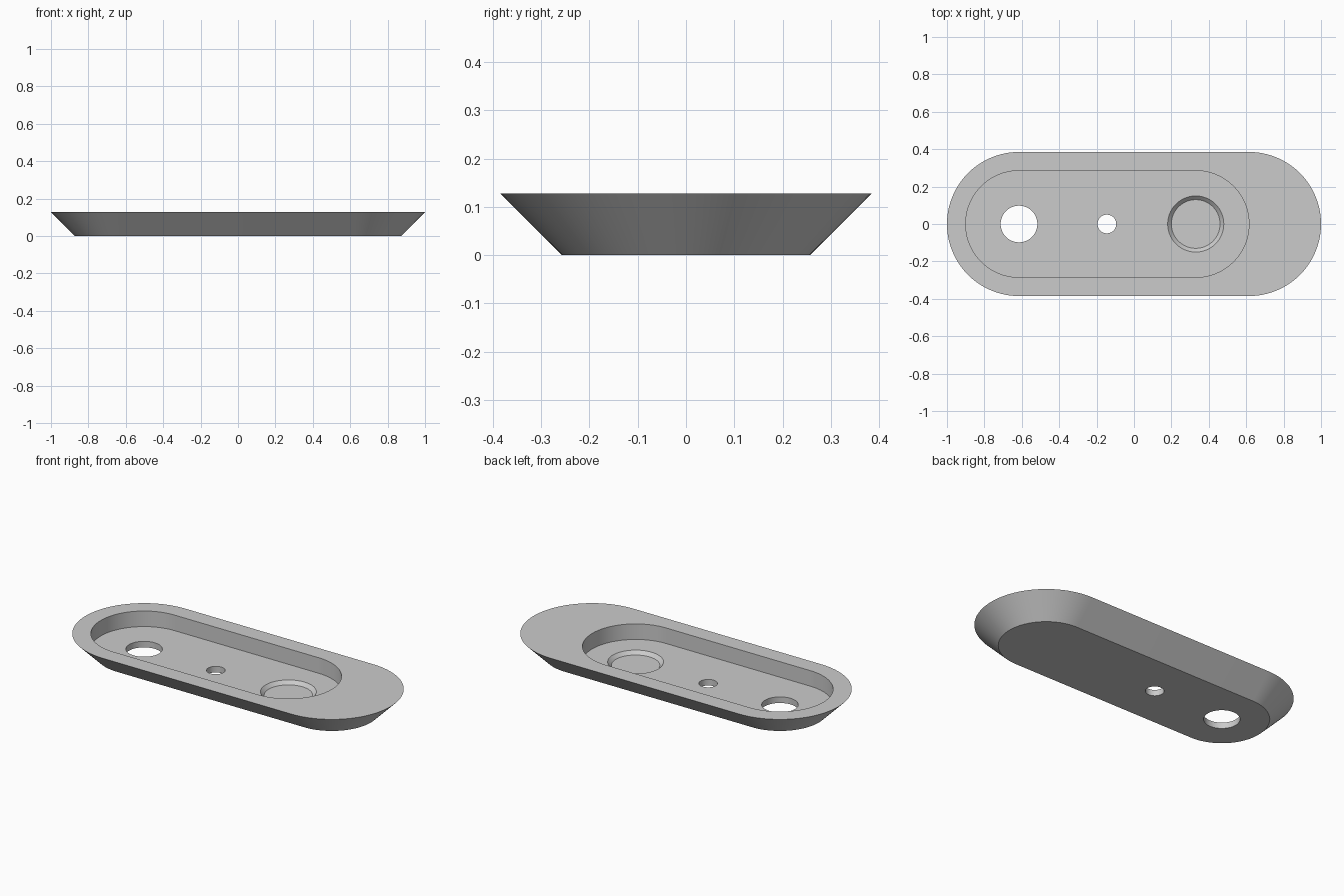
import bpy, bmesh
from math import cos, sin, pi, radians

cube = bpy.data.objects.get("Cube")
if cube:
    bpy.data.objects.remove(cube)

HEIGHT, FLOOR, POCKET = 0.128, 0.036, 0.016
SEGMENTS = 48  # per half circle

grey = bpy.data.materials.new("light grey")
grey.use_nodes = True
colour = (0.6, 0.6, 0.6, 1)
grey.diffuse_color = colour
grey.node_tree.nodes["Principled BSDF"].inputs["Base Color"].default_value = colour


def outline(x0, x1, r):
    """Stadium outline between two end centres; a circle when they coincide."""
    pts = []
    for cx, start in ((x1, -pi / 2), (x0, pi / 2)):
        for i in range(SEGMENTS + (x0 != x1)):
            a = start + pi * i / SEGMENTS
            pts.append((cx + r * cos(a), r * sin(a)))
    return pts


def solid(name, x0, x1, r_low, r_high, z_low, z_high):
    """Closed solid lofted between two outlines."""
    bm = bmesh.new()
    low, high = [[bm.verts.new((x, y, z)) for x, y in outline(x0, x1, r)]
                 for r, z in ((r_low, z_low), (r_high, z_high))]
    bm.faces.new(low[::-1])
    bm.faces.new(high)
    n = len(low)
    for i in range(n):
        j = (i + 1) % n
        bm.faces.new((low[i], low[j], high[j], high[i]))
    mesh = bpy.data.meshes.new(name)
    bm.to_mesh(mesh)
    bm.free()
    mesh.materials.append(grey)
    ob = bpy.data.objects.new(name, mesh)
    bpy.context.collection.objects.link(ob)
    return ob


# Tray body with sides sloping inward to a smaller base
body = solid("tray_body", -0.615, 0.615, 0.257, 0.385, 0, HEIGHT)

# Long recess, two through holes and a tapered blind pocket
slope = 0.02 / (FLOOR - POCKET)
lift = 0.02
cutters = [
    solid("recess_cutter", -0.615, 0.33, 0.285, 0.285, FLOOR, 0.3),
    solid("large_hole_cutter", -0.615, -0.615, 0.098, 0.098, -0.1, 0.2),
    solid("small_hole_cutter", -0.145, -0.145, 0.05, 0.05, -0.1, 0.2),
    solid("pocket_cutter", 0.33, 0.33, 0.13, 0.15 + slope * lift, POCKET, FLOOR + lift),
]
bpy.ops.object.select_all(action="DESELECT")
bpy.context.view_layer.objects.active = body
body.select_set(True)
for cutter in cutters:
    cutter.hide_render = True
    mod = body.modifiers.new(cutter.name, "BOOLEAN")
    mod.operation, mod.solver, mod.object = "DIFFERENCE", "EXACT", cutter
    bpy.ops.object.modifier_apply(modifier=mod.name)
    bpy.data.objects.remove(cutter)

bpy.ops.object.shade_smooth_by_angle(angle=radians(30))
